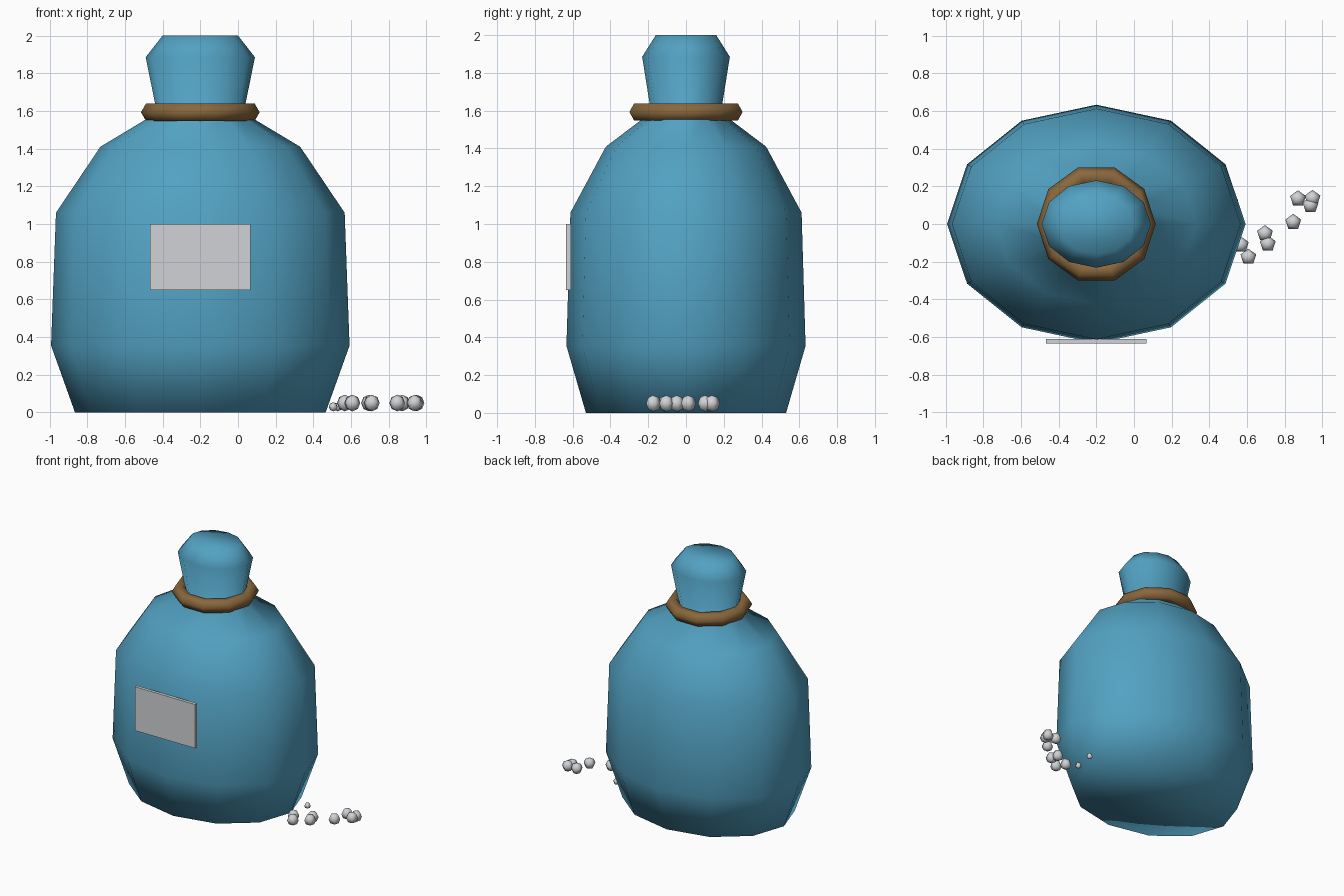
import bpy
import bmesh
from math import sin, cos, tau

if "Cube" in bpy.data.objects:
    bpy.data.objects.remove(bpy.data.objects["Cube"])

CENTRE_X = -0.2


def material(name, colour):
    mat = bpy.data.materials.new(name)
    mat.use_nodes = True
    rgba = (*colour, 1)
    mat.diffuse_color = rgba
    node = next(n for n in mat.node_tree.nodes if n.type == 'BSDF_PRINCIPLED')
    node.inputs["Base Color"].default_value = rgba
    node.inputs["Roughness"].default_value = 0.8
    return mat


blue = material("blue cloth", (0.085, 0.36, 0.545))
brown = material("brown rope", (0.25, 0.135, 0.045))
grey = material("pale grey", (0.63, 0.65, 0.67))


def finish(obj, name, mat, smooth=True):
    obj.name = name
    obj.data.name = name
    obj.data.materials.append(mat)
    for poly in obj.data.polygons:
        poly.use_smooth = smooth
    return obj


def loft(name, profile, sides, mat):
    """Stack elliptical rings (rx, ry, z) and cap both ends."""
    bm = bmesh.new()
    rings = [[bm.verts.new((rx * cos(tau * i / sides), ry * sin(tau * i / sides), z))
              for i in range(sides)] for rx, ry, z in profile]
    for low, high in zip(rings, rings[1:]):
        for i in range(sides):
            j = (i + 1) % sides
            bm.faces.new((low[i], low[j], high[j], high[i]))
    bm.faces.new(rings[0][::-1])
    bm.faces.new(rings[-1])
    mesh = bpy.data.meshes.new(name)
    bm.to_mesh(mesh)
    bm.free()
    obj = bpy.data.objects.new(name, mesh)
    bpy.context.collection.objects.link(obj)
    return finish(obj, name, mat)


# Sack: base, belly, shoulders, pinched neck and gathered top
sack = loft("sack", [
    (0.665, 0.53, 0),
    (0.792, 0.633, 0.355),
    (0.766, 0.612, 1.06),
    (0.53, 0.424, 1.41),
    (0.23, 0.185, 1.59),
    (0.29, 0.232, 1.885),
    (0.2, 0.16, 2.0),
], 12, blue)
sack.location.x = CENTRE_X

# Rope tied around the neck
bpy.ops.mesh.primitive_torus_add(
    major_segments=10, minor_segments=6, major_radius=0.262, minor_radius=0.053,
    location=(CENTRE_X, 0, 1.593))
finish(bpy.context.object, "neck_rope", brown)

# Flat label on the front
bpy.ops.mesh.primitive_cube_add(size=1, location=(CENTRE_X, -0.622, 0.825))
label = bpy.context.object
label.scale = (0.533, 0.025, 0.35)
finish(label, "label", grey, smooth=False)

# Spilled grains beside the sack: x, y, radius
grains = [
    (0.87, 0.135, 0.044), (0.947, 0.137, 0.044), (0.937, 0.1, 0.044),
    (0.845, 0.01, 0.044), (0.695, -0.05, 0.044), (0.71, -0.105, 0.044),
    (0.607, -0.175, 0.044), (0.567, -0.11, 0.044),
    (0.53, 0.12, 0.024), (0.505, -0.04, 0.024),
]
for n, (x, y, r) in enumerate(grains, 1):
    bpy.ops.mesh.primitive_uv_sphere_add(
        segments=5, ring_count=4, radius=r, location=(x, y, r + 0.006))
    finish(bpy.context.object, f"grain_{n}", grey)
